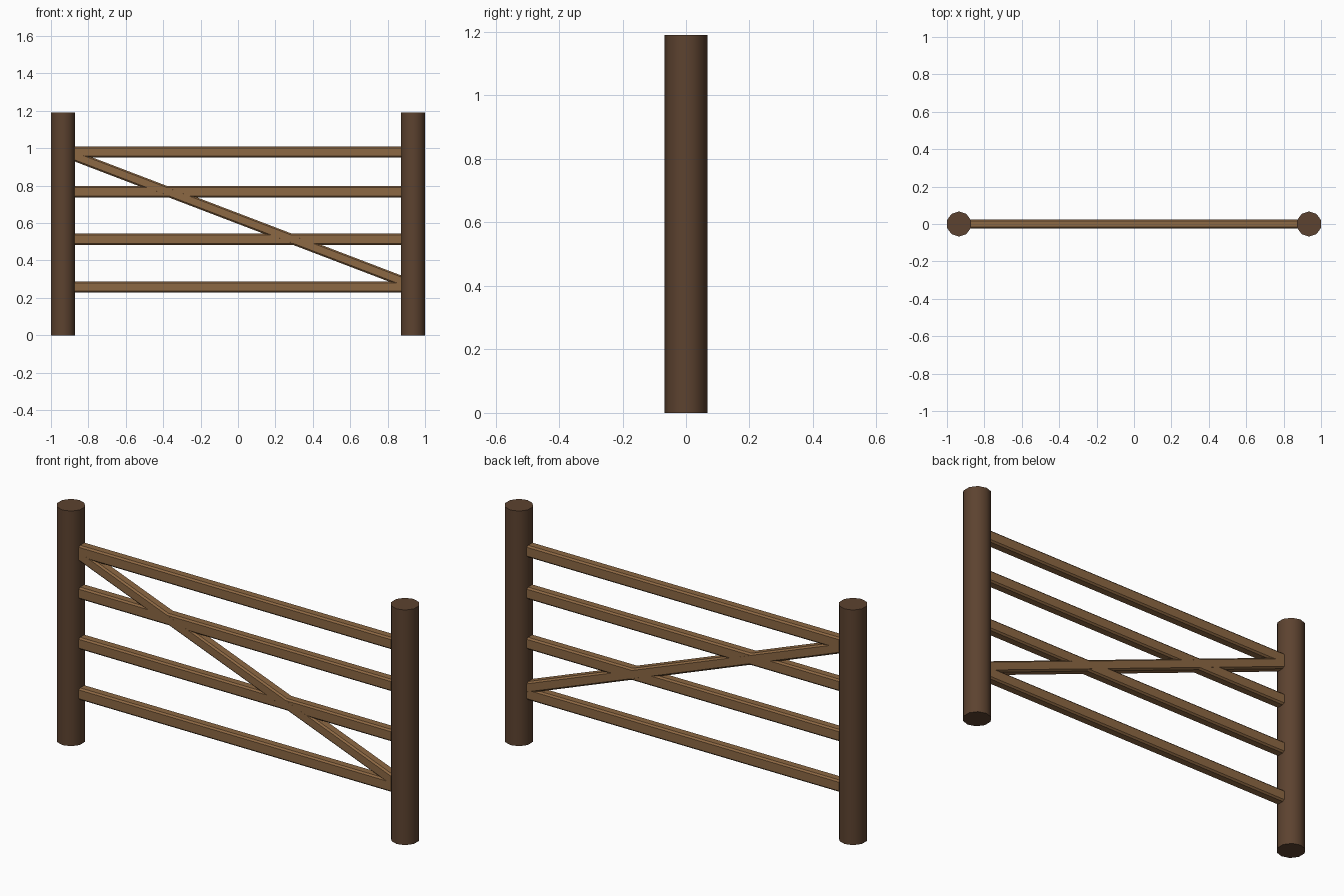
import bpy, math

if "Cube" in bpy.data.objects:
    bpy.data.objects.remove(bpy.data.objects["Cube"])

def material(name, col):
    m = bpy.data.materials.new(name)
    m.diffuse_color = (*col, 1)
    m.use_nodes = True
    m.node_tree.nodes["Principled BSDF"].inputs["Base Color"].default_value = m.diffuse_color
    return m

post_wood = material("dark post wood", (0.108, 0.055, 0.029))
rail_wood = material("light rail wood", (0.265, 0.138, 0.056))

POST_X, POST_R, POST_H = 0.936, 0.067, 1.19

def beam(name, p, q, height, depth=0.05):
    """Chamfered bar between two (x, z) points in the gate plane."""
    dx, dz = q[0] - p[0], q[1] - p[1]
    bpy.ops.mesh.primitive_cube_add(size=1)
    o = bpy.context.object
    o.name = name
    o.scale = (math.hypot(dx, dz), depth, height)
    bpy.ops.object.transform_apply(location=False, rotation=False, scale=True)
    o.location = ((p[0] + q[0]) / 2, 0, (p[1] + q[1]) / 2)
    o.rotation_euler.y = -math.atan2(dz, dx)
    b = o.modifiers.new("chamfer", 'BEVEL')
    b.width = 0.008
    b.segments = 1
    o.data.materials.append(rail_wood)

# Round ten-sided posts
for side, name in ((-1, "left_post"), (1, "right_post")):
    bpy.ops.mesh.primitive_cylinder_add(vertices=10, radius=POST_R, depth=POST_H,
                                        location=(side * POST_X, 0, POST_H / 2))
    o = bpy.context.object
    o.name = name
    o.data.materials.append(post_wood)
    bpy.ops.object.shade_smooth_by_angle(angle=math.radians(40))

# Four horizontal rails
for i, z in enumerate((0.258, 0.514, 0.768, 0.98)):
    beam(f"rail_{i + 1}", (-0.92, z), (0.92, z), 0.06)

# Diagonal brace, flush with the rails
slope = -0.382
beam("diagonal_brace", (-0.91, 0.6245 - 0.91 * slope), (0.91, 0.6245 + 0.91 * slope), 0.054, 0.0502)
